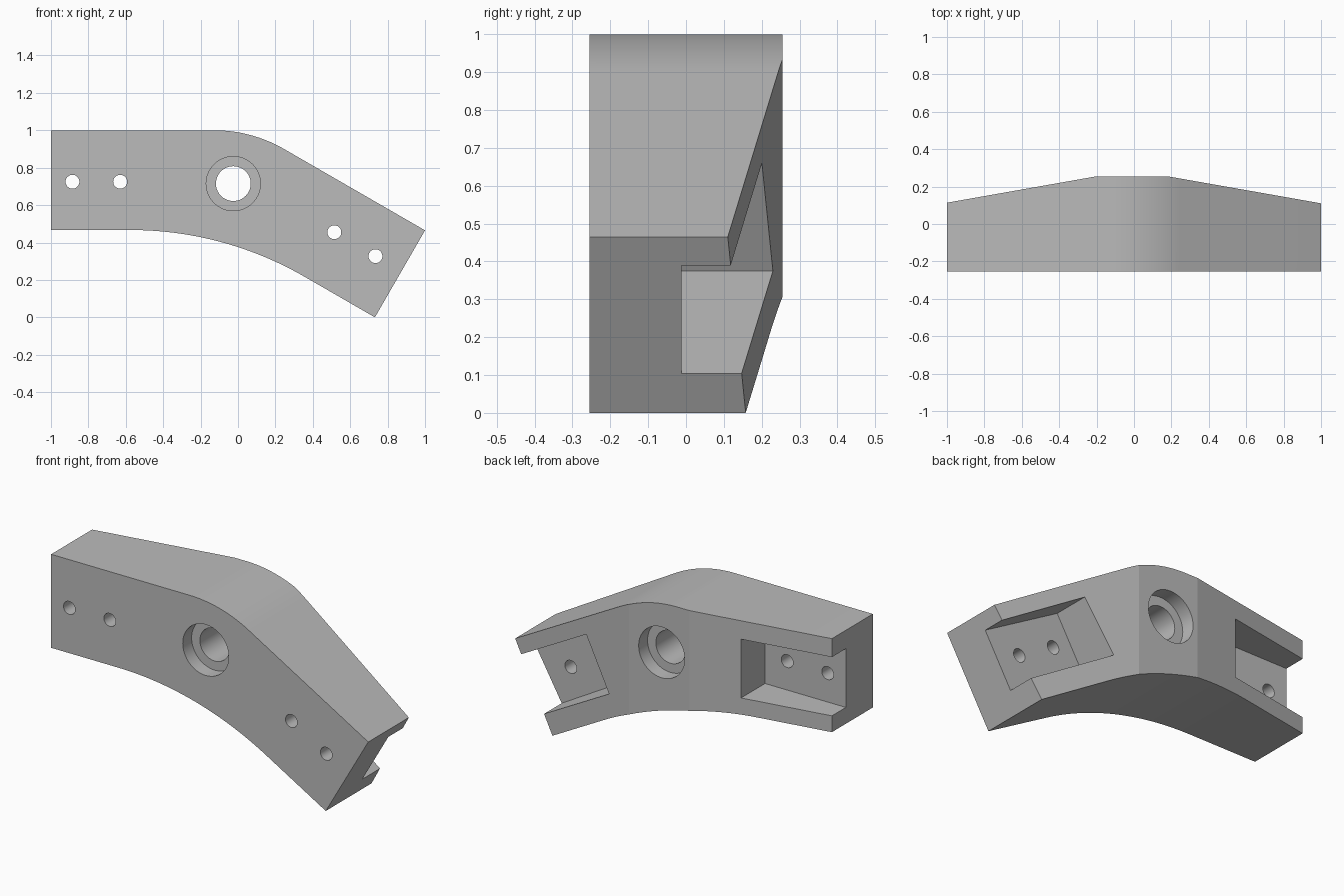
import bpy, bmesh, math
from mathutils import Vector, Matrix

if "Cube" in bpy.data.objects:
    bpy.data.objects.remove(bpy.data.objects["Cube"], do_unlink=True)

BEND = math.radians(30)
FRONT, BACK = -0.255, 0.255
POCKET_FLOOR = -0.012
ALONG = Vector((math.cos(BEND), -math.sin(BEND)))   # sloping arm direction (x, z)
DOWN = Vector((-math.sin(BEND), -math.cos(BEND)))   # across the sloping arm
TIP = Vector((1.0, 0.465))

grey = bpy.data.materials.new("plain grey")
grey.use_nodes = True
grey.diffuse_color = (0.5, 0.5, 0.5, 1)
grey.node_tree.nodes["Principled BSDF"].inputs["Base Color"].default_value = grey.diffuse_color


def prism(name, points, axis, low, high):
    """Extrude a flat outline along y (points are x, z) or z (points are x, y)."""
    bm = bmesh.new()
    place = (lambda p: (p[0], low, p[1])) if axis == "y" else (lambda p: (p[0], p[1], low))
    face = bm.faces.new([bm.verts.new(place(p)) for p in points])
    moved = bmesh.ops.extrude_face_region(bm, geom=[face])["geom"]
    shift = Vector((0, high - low, 0)) if axis == "y" else Vector((0, 0, high - low))
    bmesh.ops.translate(bm, verts=[v for v in moved if isinstance(v, bmesh.types.BMVert)], vec=shift)
    bmesh.ops.recalc_face_normals(bm, faces=bm.faces)
    mesh = bpy.data.meshes.new(name)
    bm.to_mesh(mesh)
    bm.free()
    obj = bpy.data.objects.new(name, mesh)
    bpy.context.collection.objects.link(obj)
    mesh.materials.append(grey)
    return obj


def combine(target, cutter, operation="DIFFERENCE"):
    mod = target.modifiers.new("cut", "BOOLEAN")
    mod.operation, mod.solver, mod.object = operation, "EXACT", cutter
    bpy.context.view_layer.objects.active = target
    bpy.ops.object.modifier_apply(modifier=mod.name)
    bpy.data.objects.remove(cutter, do_unlink=True)


def bend_arc(corner_x, z, tangent, steps=24):
    """Round the corner between the level arm and the sloping arm."""
    radius = tangent / math.tan(BEND / 2)
    centre = Vector((corner_x - tangent, z - radius))
    return [centre + radius * Vector((math.sin(a), math.cos(a)))
            for a in (BEND * i / steps for i in range(steps + 1))]


def bore(x, z, radius, low, high, sides=64):
    ring = [(x + radius * math.cos(2 * math.pi * i / sides),
             z + radius * math.sin(2 * math.pi * i / sides)) for i in range(sides)]
    combine(bracket, prism("bore_cutter", ring, "y", low, high))


# Bent body profile
outline = [Vector((-1, 0.467)), Vector((-1, 1))]
outline += bend_arc(0.073, 1.0, 0.2)
outline += [TIP, Vector((0.732, 0))]
outline += reversed(bend_arc(-0.077, 0.467, 0.5))
bracket = prism("bent_bracket", outline, "y", FRONT, BACK + 0.1)

# Back tapering towards both ends
slope = math.tan(math.radians(10))
plan = [(-1.2, FRONT - 0.1), (1.2, FRONT - 0.1), (1.2, BACK - 1.02 * slope),
        (0.18, BACK), (-0.2, BACK), (-1.2, BACK - slope)]
combine(bracket, prism("taper_cutter", plan, "z", -0.2, 1.2), "INTERSECT")

# Open-ended pocket in the level arm
level = [(-1.1, 0.56), (-0.49, 0.56), (-0.49, 0.895), (-1.1, 0.895)]
combine(bracket, prism("level_pocket_cutter", level, "y", POCKET_FLOOR, 0.5))

# Open-ended pocket in the sloping arm
sloping = [TIP + ALONG * a + DOWN * d
           for a, d in ((0.1, 0.087), (-0.54, 0.087), (-0.54, 0.416), (0.1, 0.416))]
combine(bracket, prism("sloping_pocket_cutter", sloping, "y", POCKET_FLOOR, 0.5))

# Pivot hole, recessed on both sides
bore(-0.025, 0.715, 0.093, -0.5, 0.5)
bore(-0.025, 0.715, 0.145, -0.5, FRONT + 0.08)
bore(-0.025, 0.715, 0.145, BACK - 0.08, 0.5)

# Small fixing holes
for x, z in ((-0.885, 0.725), (-0.63, 0.725), (0.515, 0.455), (0.735, 0.327)):
    bore(x, z, 0.037, -0.5, 0.5)

# Smooth the curves, keep the edges crisp
bpy.ops.object.select_all(action="DESELECT")
bracket.select_set(True)
bpy.context.view_layer.objects.active = bracket
bpy.ops.object.shade_smooth_by_angle(angle=math.radians(8))
